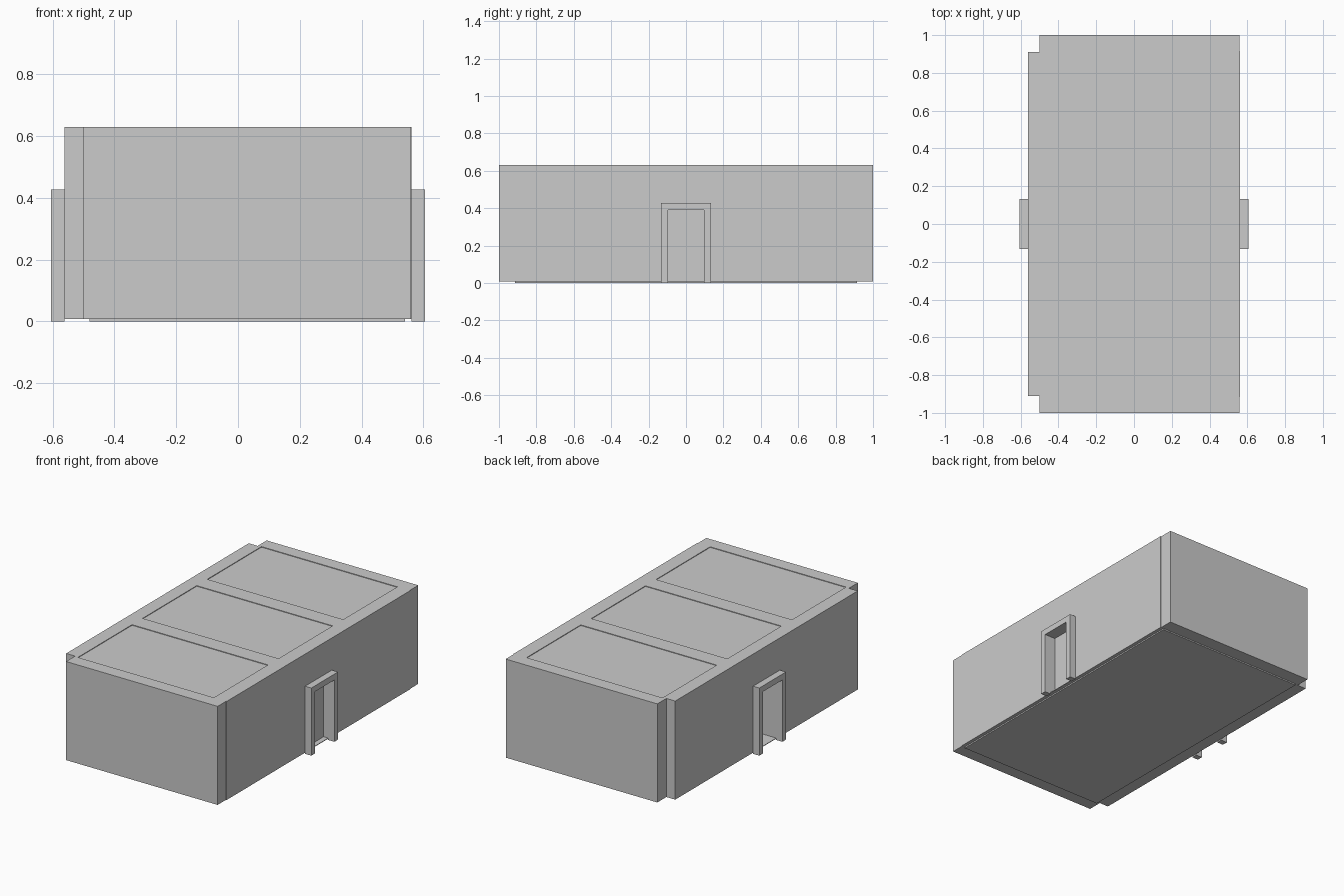
import bpy, bmesh
from mathutils import Vector

if "Cube" in bpy.data.objects:
    bpy.data.objects.remove(bpy.data.objects["Cube"])


def prism(name, points, direction):
    """Closed solid made by extruding a planar outline."""
    bm = bmesh.new()
    face = bm.faces.new([bm.verts.new(p) for p in points])
    ext = bmesh.ops.extrude_face_region(bm, geom=[face], use_keep_orig=True)
    verts = [g for g in ext["geom"] if isinstance(g, bmesh.types.BMVert)]
    bmesh.ops.translate(bm, verts=verts, vec=Vector(direction))
    bmesh.ops.recalc_face_normals(bm, faces=bm.faces[:])
    mesh = bpy.data.meshes.new(name)
    bm.to_mesh(mesh)
    bm.free()
    obj = bpy.data.objects.new(name, mesh)
    bpy.context.collection.objects.link(obj)
    return obj


def box(name, x0, x1, y0, y1, z0, z1):
    outline = [(x0, y0, z0), (x1, y0, z0), (x1, y1, z0), (x0, y1, z0)]
    return prism(name, outline, (0, 0, z1 - z0))


def cut(target, *bounds):
    cutter = box("cutter", *bounds)
    cutter.hide_render = True
    cutter.hide_set(True)
    mod = target.modifiers.new("recess", 'BOOLEAN')
    mod.operation, mod.solver, mod.object = 'DIFFERENCE', 'EXACT', cutter


# Main block: deep corner notches on the left, very shallow ones on the right
half = [(0.558, 1), (0.558, 0.915), (0.562, 0.915)]
left = [(-0.562, 0.91), (-0.5, 0.91), (-0.5, 1)]
plan = ([(x, y) for x, y in half]
        + [(x, -y) for x, y in reversed(half)]
        + [(x, -y) for x, y in reversed(left)] + left)
walls = prism("building_walls", [(x, y, 0.008) for x, y in plan], (0, 0, 0.622))

# Three shallow roof panels
for y0, y1 in ((-0.915, -0.375), (-0.27, 0.27), (0.375, 0.915)):
    cut(walls, -0.477, 0.472, y0, y1, 0.626, 0.7)

# Doorway recesses, deeper on the left
cut(walls, 0.53, 0.7, -0.097, 0.097, 0.012, 0.39)
cut(walls, -0.7, -0.44, -0.097, 0.097, 0.012, 0.39)

# Door surrounds on both sides
arch = [(-0.133, 0), (-0.097, 0), (-0.097, 0.39), (0.097, 0.39),
        (0.097, 0), (0.133, 0), (0.133, 0.427), (-0.133, 0.427)]
for name, s in (("right_door_frame", 1), ("left_door_frame", -1)):
    prism(name, [(s * 0.562, y, z) for y, z in arch], (s * 0.043, 0, 0))

# Thin floor plate under the block
box("floor_plate", -0.48, 0.54, -0.915, 0.915, 0, 0.008)
